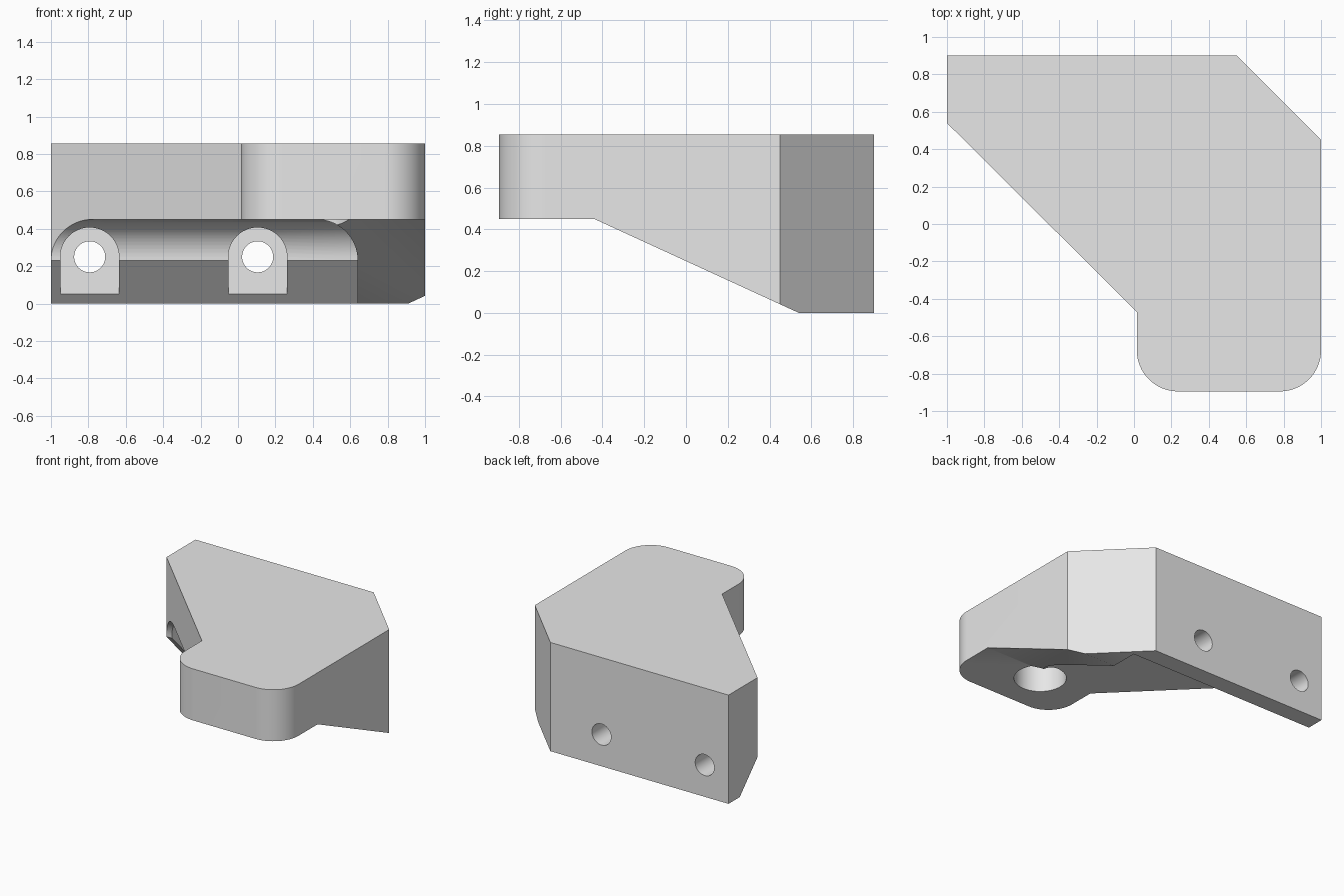
import bpy, bmesh, math
from mathutils import Vector

cube = bpy.data.objects.get("Cube")
if cube:
    bpy.data.objects.remove(cube, do_unlink=True)

grey = bpy.data.materials.new("plain grey")
grey.use_nodes = True
GREY = (0.8, 0.8, 0.8, 1)
grey.diffuse_color = GREY
grey.node_tree.nodes["Principled BSDF"].inputs["Base Color"].default_value = GREY


def prism(name, outline, axis, start, end):
    """Extrude a 2D outline along an axis; outline is (y,z), (x,z) or (x,y)."""
    place = {"x": lambda a, b: (start, a, b),
             "y": lambda a, b: (a, start, b),
             "z": lambda a, b: (a, b, start)}[axis]
    bm = bmesh.new()
    face = bm.faces.new([bm.verts.new(place(a, b)) for a, b in outline])
    moved = bmesh.ops.extrude_face_region(bm, geom=[face])["geom"]
    step = Vector([end - start if axis == k else 0 for k in "xyz"])
    bmesh.ops.translate(bm, vec=step, verts=[v for v in moved if isinstance(v, bmesh.types.BMVert)])
    bmesh.ops.recalc_face_normals(bm, faces=bm.faces)
    mesh = bpy.data.meshes.new(name)
    bm.to_mesh(mesh)
    bm.free()
    mesh.materials.append(grey)
    obj = bpy.data.objects.new(name, mesh)
    bpy.context.collection.objects.link(obj)
    return obj


def arc(cx, cy, r, a0, a1, steps=16):
    angles = [math.radians(a0 + (a1 - a0) * i / steps) for i in range(steps + 1)]
    return [(cx + r * math.cos(a), cy + r * math.sin(a)) for a in angles]


def circle(cx, cy, r):
    return arc(cx, cy, r, 0, 360, 48)[:-1]


def boolean(target, tool, operation="DIFFERENCE"):
    mod = target.modifiers.new("cut", "BOOLEAN")
    mod.operation, mod.solver, mod.object = operation, "EXACT", tool
    bpy.context.view_layer.objects.active = target
    bpy.ops.object.modifier_apply(modifier=mod.name)
    bpy.data.objects.remove(tool, do_unlink=True)


TOP, ARM_Z, FILLET = 0.855, 0.45, 0.22

# Main body: angled plate with a rounded arm at the front
plan = [(-1, 0.9), (-1, 0.54), (0.015, -0.47)]
plan += arc(0.235, -0.675, FILLET, 180, 270)
plan += arc(0.78, -0.675, FILLET, 270, 360)
plan += [(1, 0.45), (0.55, 0.9)]
body = prism("bracket_body", plan, "z", 0, TOP)

# Sloped underside, rising from the back foot to the arm
slope = [(0.54, 0), (-0.44, ARM_Z), (-1.5, ARM_Z), (-1.5, -0.5), (0.54, -0.5)]
boolean(body, prism("slope_cutter", slope, "x", -1.5, 1.5))

# Filleted pocket beneath the body, open towards the front and right
side = [(1.26, -0.5), (0.76, 0)] + arc(0.32, ARM_Z - FILLET, FILLET, 0, 90)
side += [(-1.4, ARM_Z), (-1.4, -0.5)]
pocket = prism("pocket_cutter", side, "x", -1.5, 1.2)
front = [(-1.4, -0.4), (0.64, -0.4)] + arc(0.42, ARM_Z - FILLET, FILLET, 0, 90)
front += [(-1.4, ARM_Z)]
boolean(pocket, prism("pocket_end", front, "y", -1.3, 1.2), "INTERSECT")
boolean(body, pocket)

# Screw holes through the back, with arched head recesses
for x in (-0.793, 0.105):
    arch = [(x - 0.157, -0.3), (x + 0.157, -0.3)] + arc(x, 0.25, 0.157, 0, 180, 24)
    boolean(body, prism("recess_cutter", arch, "y", 0.2, 0.71))
    boolean(body, prism("screw_cutter", circle(x, 0.25, 0.083), "y", 0.5, 1.2))

# Blind round socket under the arm
boolean(body, prism("socket_cutter", circle(0.43, -0.535, 0.188), "z", 0.1, 0.75))

bpy.ops.object.select_all(action="DESELECT")
body.select_set(True)
bpy.context.view_layer.objects.active = body
bpy.ops.object.shade_smooth_by_angle(angle=math.radians(25))
